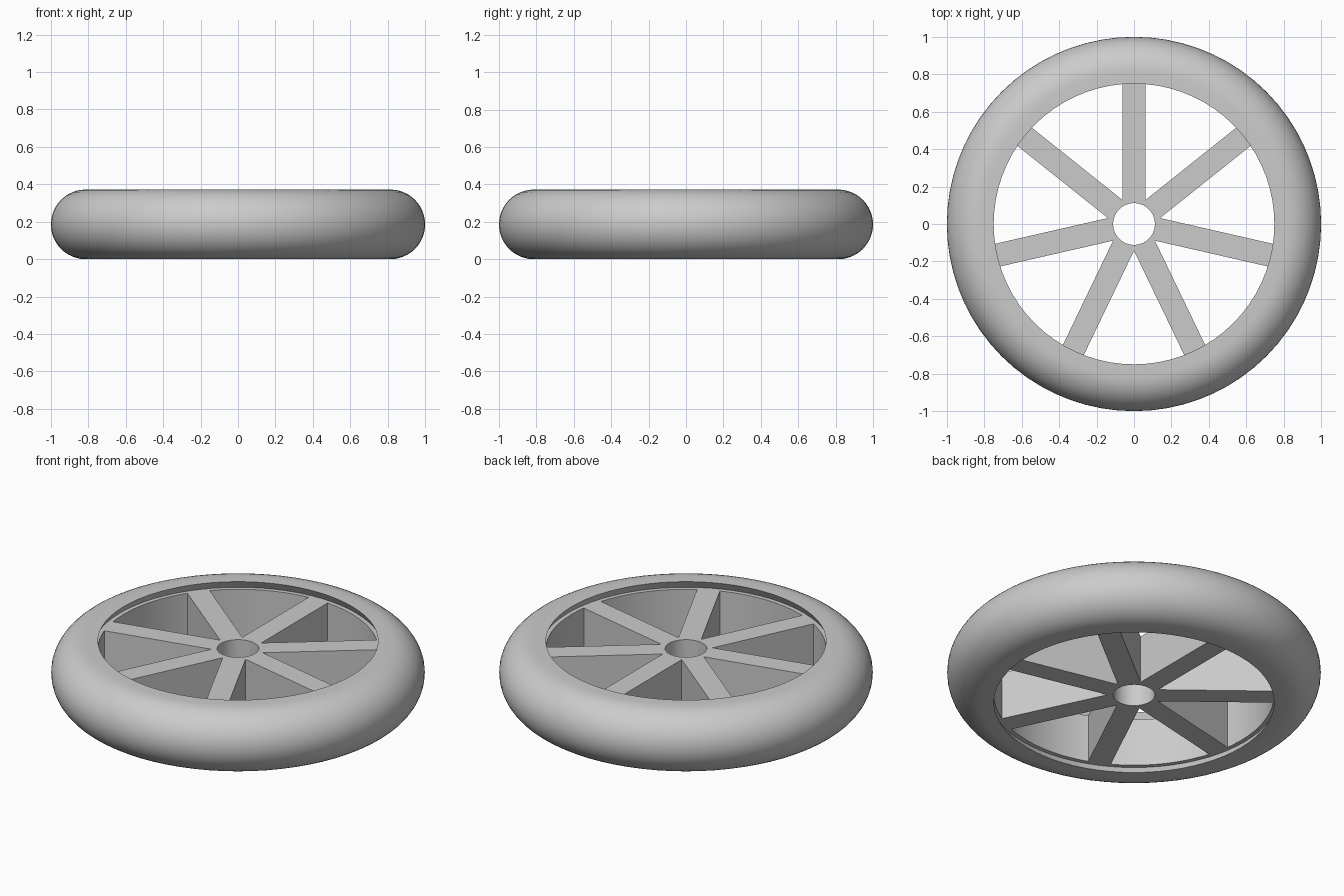
import bpy, bmesh, math
from mathutils import Vector, Matrix

cube = bpy.data.objects.get("Cube")
if cube:
    bpy.data.objects.remove(cube, do_unlink=True)

HALF = 0.186          # half the tyre thickness, also the height of the centre plane
RIM_HALF = 0.141      # half the rim and spoke depth
INNER = 0.75          # opening radius
SPOKES = 7
SPOKE_HALF = 0.062
HOLE = 0.112

grey = bpy.data.materials.new("light grey")
grey.use_nodes = True
grey.diffuse_color = (0.6, 0.6, 0.6, 1)
grey.node_tree.nodes["Principled BSDF"].inputs["Base Color"].default_value = (0.6, 0.6, 0.6, 1)


def finish(name, bm):
    bmesh.ops.remove_doubles(bm, verts=bm.verts, dist=1e-5)
    bmesh.ops.recalc_face_normals(bm, faces=bm.faces)
    mesh = bpy.data.meshes.new(name)
    bm.to_mesh(mesh)
    bm.free()
    mesh.materials.append(grey)
    obj = bpy.data.objects.new(name, mesh)
    bpy.context.collection.objects.link(obj)
    obj.location.z = HALF
    bpy.ops.object.select_all(action='DESELECT')
    obj.select_set(True)
    bpy.context.view_layer.objects.active = obj
    bpy.ops.object.shade_smooth_by_angle(angle=math.radians(25))
    return obj


def lathe(name, profile, steps):
    """Spin a closed (radius, height) profile around z."""
    bm = bmesh.new()
    verts = [bm.verts.new((r, 0, z)) for r, z in profile]
    edges = [bm.edges.new((verts[i - 1], verts[i])) for i in range(len(verts))]
    bmesh.ops.spin(bm, geom=verts + edges, axis=(0, 0, 1), cent=(0, 0, 0),
                   angle=math.tau, steps=steps, use_merge=True)
    return finish(name, bm)


# Tyre: rounded outside, flat sidewalls, undercut inner lips
arc = [math.radians(90 - 180 * i / 24) for i in range(25)]
tyre = [(0.775, RIM_HALF), (INNER, HALF)]
tyre += [(1 - HALF + HALF * math.cos(a), HALF * math.sin(a)) for a in arc]
tyre += [(INNER, -HALF), (0.775, -RIM_HALF)]
lathe("tyre", tyre, 72)

# Rim: plain band seated inside the tyre
lathe("rim", [(INNER, RIM_HALF), (INNER, -RIM_HALF),
              (0.785, -RIM_HALF), (0.785, RIM_HALF)], 72)

# Spokes and hub: one flat star with a centre hole, extruded
bm = bmesh.new()
sector = math.tau / SPOKES
notch = SPOKE_HALF / math.tan(sector / 2)
for k in range(SPOKES):
    turn = Matrix.Rotation(math.pi / 2 + k * sector, 3, 'Z')

    def vert(x, y):
        return bm.verts.new(turn @ Vector((x, y, -RIM_HALF)))

    a, b = vert(notch, -SPOKE_HALF), vert(notch, SPOKE_HALF)
    bm.faces.new((a, vert(0.765, -SPOKE_HALF), vert(0.765, SPOKE_HALF), b))
    angles = [sector * (0.5 - i / 4) for i in range(5)]
    bm.faces.new([a, b] + [vert(HOLE * math.cos(t), HOLE * math.sin(t)) for t in angles])
bmesh.ops.remove_doubles(bm, verts=bm.verts, dist=1e-5)
top = bmesh.ops.extrude_face_region(bm, geom=bm.faces[:], use_keep_orig=True)["geom"]
bmesh.ops.translate(bm, vec=(0, 0, 2 * RIM_HALF),
                    verts=[g for g in top if isinstance(g, bmesh.types.BMVert)])
finish("spokes_and_hub", bm)
